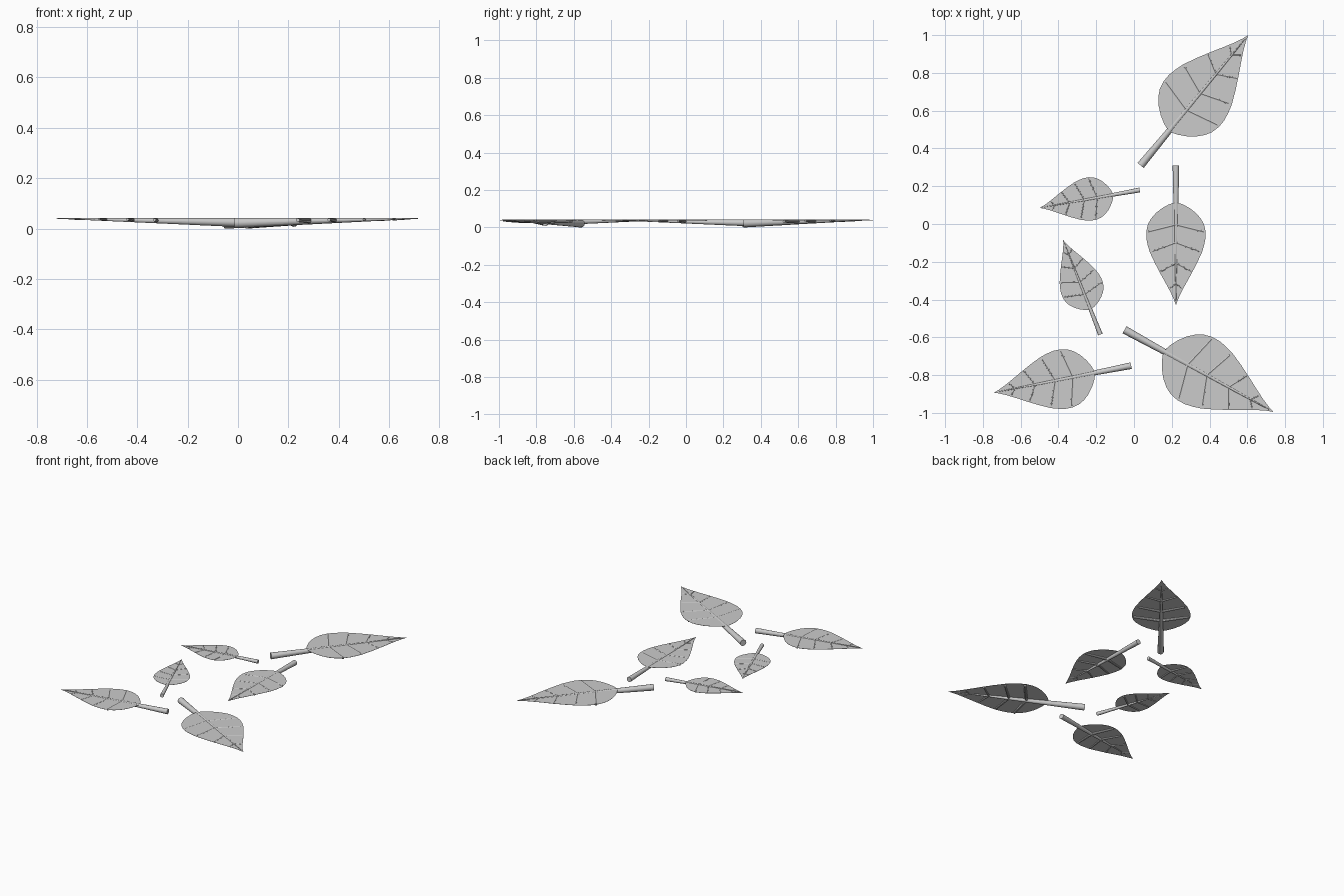
import bpy, bmesh, math
from mathutils import Vector

if "Cube" in bpy.data.objects:
    bpy.data.objects.remove(bpy.data.objects["Cube"])

TOP = 0.042          # shared flush height of every stem and vein
BLADE_Z = 0.0388     # upper face of the blades
THICK = 0.0012

# name, stem end, leaf tip
LEAVES = [
    ("leaf_1", (0.035, 0.31), (0.605, 1.0)),
    ("leaf_2", (0.222, 0.31), (0.222, -0.43)),
    ("leaf_3", (0.03, 0.18), (-0.50, 0.085)),
    ("leaf_4", (-0.178, -0.585), (-0.375, -0.085)),
    ("leaf_5", (-0.015, -0.75), (-0.742, -0.893)),
    ("leaf_6", (-0.05, -0.56), (0.738, -0.995)),
]

# half outline: fraction along leaf, half width (both relative to length)
OUTLINE = [(0.268, 0.02), (0.28, 0.053), (0.305, 0.098), (0.34, 0.143),
           (0.38, 0.178), (0.42, 0.20), (0.47, 0.212), (0.52, 0.212),
           (0.57, 0.202), (0.62, 0.187), (0.70, 0.15), (0.78, 0.108),
           (0.85, 0.069), (0.91, 0.037), (0.96, 0.014)]

# side veins: root position, end position, end half width
VEINS = [(0.425, 0.475, 0.200), (0.553, 0.615, 0.168),
         (0.70, 0.76, 0.112), (0.845, 0.88, 0.042)]


def finish(name, bm):
    bmesh.ops.recalc_face_normals(bm, faces=bm.faces)
    me = bpy.data.meshes.new(name)
    bm.to_mesh(me)
    bm.free()
    ob = bpy.data.objects.new(name, me)
    bpy.context.collection.objects.link(ob)
    return ob


def add_rod(bm, a, b, ra, rb, top, sides=12):
    """Tapered rod between two plan points, its upper edge level at top."""
    d = (b - a).normalized()
    side = Vector((-d.y, d.x))
    rings = []
    for p, r in ((a, ra), (b, rb)):
        ring = []
        for i in range(sides):
            t = math.pi / 2 + 2 * math.pi * i / sides
            q = p + side * (r * math.cos(t))
            ring.append(bm.verts.new((q.x, q.y, top - r + r * math.sin(t))))
        rings.append(ring)
    for i in range(sides):
        j = (i + 1) % sides
        bm.faces.new((rings[0][i], rings[0][j], rings[1][j], rings[1][i]))
    bm.faces.new(rings[0])
    bm.faces.new(rings[1])


def smooth(ob):
    bpy.ops.object.select_all(action='DESELECT')
    ob.select_set(True)
    bpy.context.view_layer.objects.active = ob
    bpy.ops.object.shade_smooth_by_angle(angle=math.radians(40))


for name, base, tip in LEAVES:
    base, tip = Vector(base), Vector(tip)
    length = (tip - base).length
    d = (tip - base) / length
    n = Vector((-d.y, d.x))

    def at(t, w=0.0):
        return base + d * (t * length) + n * (w * length)

    # flat thin blade
    bm = bmesh.new()
    plan = ([at(t, w) for t, w in OUTLINE] + [tip]
            + [at(t, -w) for t, w in reversed(OUTLINE)])
    face = bm.faces.new([bm.verts.new((p.x, p.y, BLADE_Z)) for p in plan])
    ext = bmesh.ops.extrude_face_region(bm, geom=[face], use_keep_orig=True)
    for v in ext["geom"]:
        if isinstance(v, bmesh.types.BMVert):
            v.co.z -= THICK
    finish(name + "_blade", bm)

    # stem running on as the midrib
    bm = bmesh.new()
    add_rod(bm, at(0), at(0.97), 0.0237 * length, 0.002 * length, TOP)
    smooth(finish(name + "_stem", bm))

    # mirrored side veins
    bm = bmesh.new()
    for i, (t0, t1, w) in enumerate(VEINS):
        r = (0.0115 - 0.0022 * i) * length
        for s in (1, -1):
            add_rod(bm, at(t0), at(t1, s * w), r, r * 0.75, TOP - 0.001, 8)
    smooth(finish(name + "_veins", bm))
